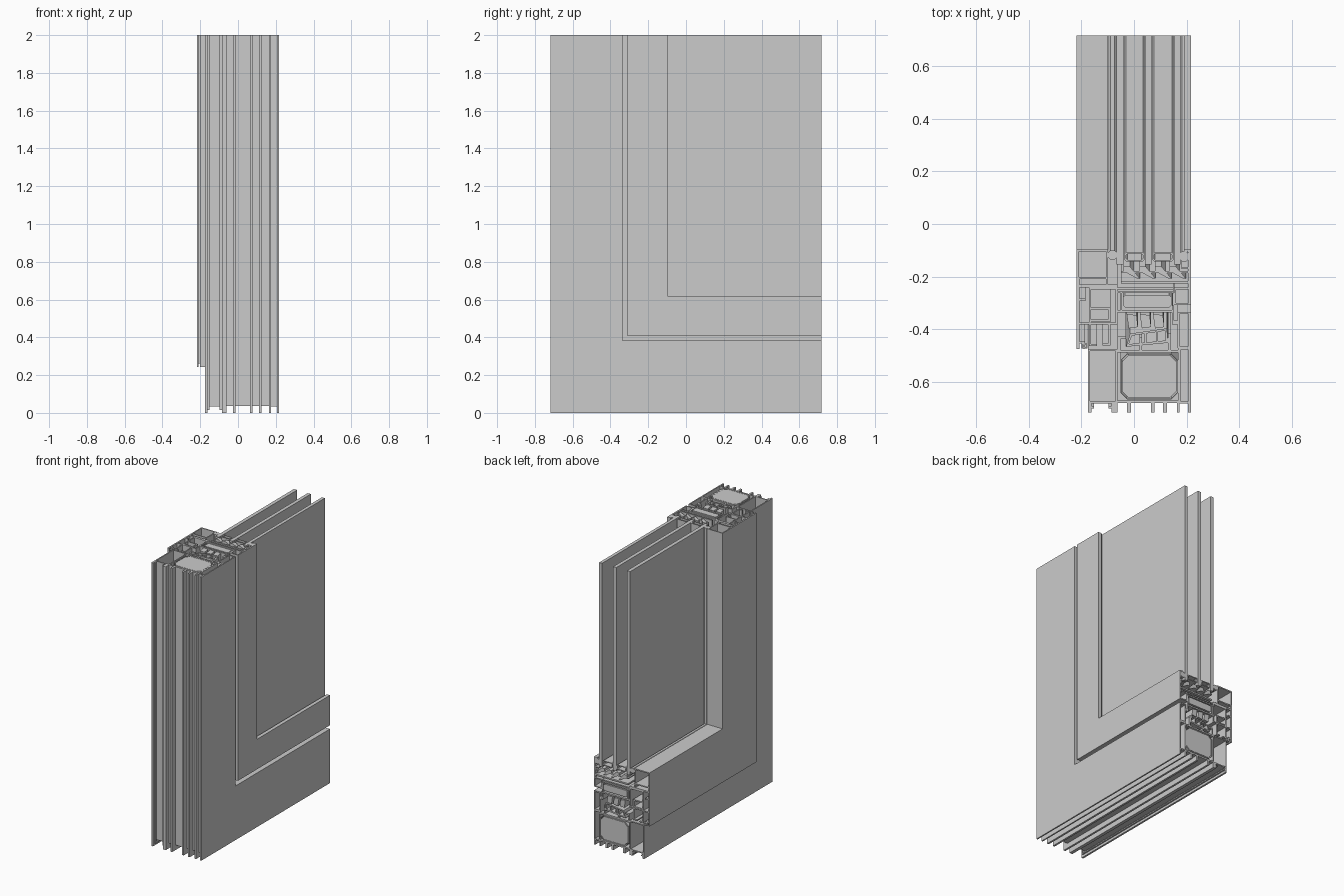
import bpy, bmesh

# Profiles are (x, d): d is the distance inward from the outer corner edges.
Y0, Y1, TOP = -0.717, 0.717, 2.0
L, R = -0.218, 0.216


def rect(x0, x1, d0, d1, c=0.0):
    if c:
        return [(x0 + c, d0), (x1 - c, d0), (x1, d0 + c), (x1, d1 - c),
                (x1 - c, d1), (x0 + c, d1), (x0, d1 - c), (x0, d0 + c)]
    return [(x0, d0), (x1, d0), (x1, d1), (x0, d1)]


def sweep(name, *profiles):
    """Run sections down the jamb, round the mitre and along the sill.
    A profile is a list of points, or a pair (outer, hole) for a tube."""
    bm = bmesh.new()
    for prof in profiles:
        loops = prof if isinstance(prof, tuple) else (prof,)
        rings = []
        for lp in loops:
            rows = [[bm.verts.new((x, Y0 + d, TOP)) for x, d in lp],
                    [bm.verts.new((x, Y0 + d, d)) for x, d in lp],
                    [bm.verts.new((x, Y1, d)) for x, d in lp]]
            n = len(lp)
            for a, b in zip(rows, rows[1:]):
                for i in range(n):
                    j = (i + 1) % n
                    bm.faces.new((a[i], a[j], b[j], b[i]))
            rings.append(rows)
        for end in (0, 2):
            o = rings[0][end]
            if len(rings) == 1:
                bm.faces.new(o)
            else:
                h = rings[1][end]
                for i in range(len(o)):
                    j = (i + 1) % len(o)
                    bm.faces.new((o[i], o[j], h[j], h[i]))
    bmesh.ops.recalc_face_normals(bm, faces=bm.faces)
    me = bpy.data.meshes.new(name)
    bm.to_mesh(me)
    bm.free()
    ob = bpy.data.objects.new(name, me)
    bpy.context.collection.objects.link(ob)
    return ob


def tube(x0, x1, d0, d1, t=0.008, c=0.0):
    return rect(x0, x1, d0, d1, c), rect(x0 + t, x1 - t, d0 + t, d1 - t, c * 0.8)


# Outer frame: inner and outer aluminium chambers, with rails under them
sweep("frame_inner_chamber", tube(-0.175, -0.062, 0.035, 0.242))
sweep("frame_outer_chamber", tube(0.168, R, 0.035, 0.245),
      tube(0.165, R, 0.245, 0.382))
feet = [(-0.175, -0.162), (-0.085, -0.062), (-0.026, -0.012), (0.064, 0.078),
        (0.111, 0.125), (0.164, 0.174), (0.206, R)]
sweep("frame_bottom_rails", *[rect(a, b, 0, 0.036) for a, b in feet])
sweep("frame_rail_hooks", rect(-0.162, -0.152, 0.016, 0.024),
      rect(-0.097, -0.085, 0.016, 0.024))

# Frame thermal break
sweep("frame_break_strips", rect(-0.062, 0.168, 0.036, 0.046),
      rect(-0.062, 0.168, 0.228, 0.238))
sweep("frame_foam_core", rect(-0.045, 0.162, 0.056, 0.218, 0.025))
sweep("frame_foam_shell", tube(-0.051, 0.167, 0.05, 0.224, 0.004, 0.025))

# Hardware groove upstands and seals between frame and sash
sweep("frame_upstands", rect(-0.062, -0.052, 0.238, 0.29),
      rect(-0.062, -0.03, 0.28, 0.29),
      rect(0.02, 0.03, 0.238, 0.285), rect(0.13, 0.14, 0.238, 0.3))
sweep("centre_seal",
      ([(-0.03, 0.25), (0.13, 0.265), (0.125, 0.32), (-0.015, 0.3)],
       [(-0.02, 0.26), (0.12, 0.274), (0.117, 0.311), (-0.008, 0.292)]),
      rect(0.04, 0.047, 0.266, 0.304), rect(0.085, 0.092, 0.27, 0.308))
sweep("centre_seal_blocks",
      *[[(x, 0.32), (x + 0.035, 0.325), (x + 0.03, 0.37), (x - 0.008, 0.375)]
        for x in (-0.02, 0.03, 0.08)])
sweep("inner_seal", tube(-0.2, -0.176, 0.243, 0.262, 0.004))
sweep("outer_seal", rect(0.145, 0.166, 0.335, 0.35), rect(0.145, 0.152, 0.35, 0.405))

# Opening sash: inner chamber with an overlapping leaf
sweep("sash_inner_leaf", rect(L, -0.208, 0.242, 0.476),
      rect(-0.208, -0.186, 0.262, 0.27), rect(-0.194, -0.186, 0.242, 0.262))
sweep("sash_inner_chamber", tube(-0.172, -0.062, 0.335, 0.476),
      rect(-0.208, -0.172, 0.335, 0.343), rect(-0.208, -0.185, 0.425, 0.433))
sweep("sash_corner_slot", tube(-0.172, -0.09, 0.345, 0.4))
sweep("sash_hardware_groove", rect(-0.172, -0.164, 0.252, 0.335),
      rect(-0.098, -0.09, 0.255, 0.335), rect(-0.164, -0.14, 0.252, 0.26),
      rect(-0.12, -0.098, 0.255, 0.263))
sweep("sash_base_plate", rect(L, -0.062, 0.476, 0.486),
      rect(-0.062, 0.15, 0.468, 0.476))

# Sash thermal break
sweep("sash_foam_core", rect(-0.042, 0.142, 0.4, 0.447, 0.008))
sweep("sash_break_strips", rect(-0.062, 0.15, 0.38, 0.39),
      rect(-0.062, 0.15, 0.454, 0.462),
      rect(-0.052, -0.046, 0.39, 0.454), rect(0.146, 0.152, 0.39, 0.454))
sweep("sash_outer_chamber", tube(0.152, R, 0.408, 0.476))
sweep("sash_outer_lip", rect(0.206, R, 0.476, 0.62), rect(0.19, 0.206, 0.61, 0.62),
      rect(0.18, 0.206, 0.545, 0.553))

# Glazing bridge with slanted foam fins
sweep("glazing_bridge", rect(-0.05, 0.206, 0.49, 0.5), rect(-0.05, 0.206, 0.53, 0.538))
sweep("glazing_foam_fins",
      *[[(x, 0.538), (x + 0.05, 0.51), (x + 0.062, 0.51), (x + 0.024, 0.556), (x, 0.556)]
        for x in (-0.04, 0.02, 0.08, 0.135)])

# Glazing bead and gaskets
sweep("glazing_bead", tube(L, -0.098, 0.508, 0.62),
      rect(L, -0.208, 0.486, 0.508), rect(-0.106, -0.098, 0.486, 0.508))
sweep("inner_glass_gasket", rect(-0.098, -0.066, 0.582, 0.617, 0.008))
sweep("outer_glass_gasket", rect(0.176, 0.206, 0.575, 0.612, 0.006))

# Spacer bars and three glass panes
sweep("glass_spacers", tube(-0.036, 0.04, 0.575, 0.61, 0.006, 0.006),
      tube(0.07, 0.15, 0.575, 0.61, 0.006, 0.006))
D = 0.562
for name, x0, x1 in (("inner_pane", -0.066, -0.04), ("middle_pane", 0.042, 0.067),
                     ("outer_pane", 0.153, 0.176)):
    bpy.ops.mesh.primitive_cube_add(
        size=1, location=((x0 + x1) / 2, (Y0 + D + Y1) / 2, (D + TOP) / 2))
    pane = bpy.context.object
    pane.name = name
    pane.scale = (x1 - x0, Y1 - Y0 - D, TOP - D)
